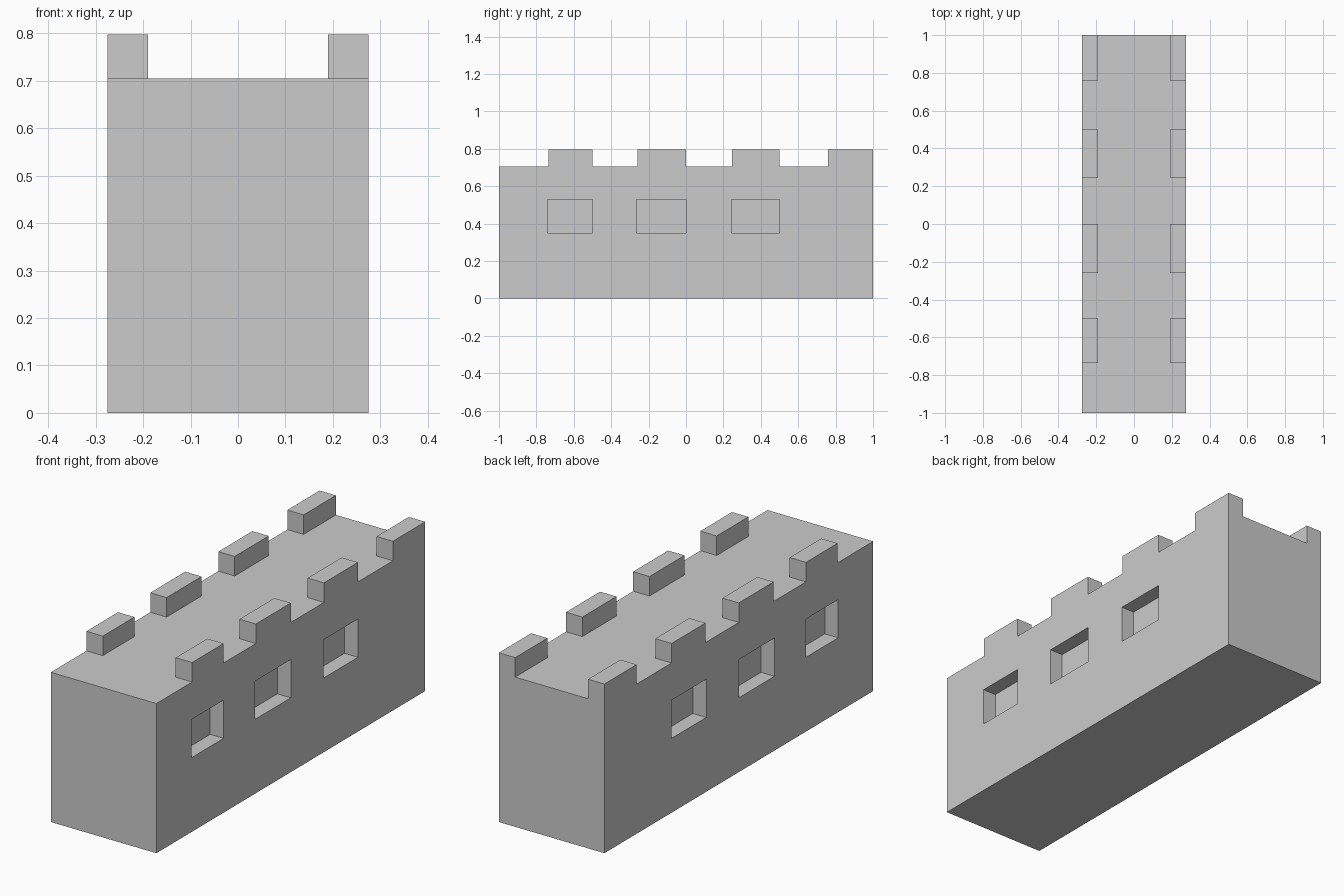
import bpy, bmesh
from mathutils import Matrix, Vector

if "Cube" in bpy.data.objects:
    bpy.data.objects.remove(bpy.data.objects["Cube"])

HALF_W, FLOOR, TOP = 0.275, 0.705, 0.797
PARAPET_IN = 0.19
MERLONS = [(-0.735, -0.5), (-0.26, 0.0), (0.247, 0.5), (0.76, 1.0)]
WINDOW_Z, WINDOW_DEPTH = (0.35, 0.53), 0.07


def boxes(name, spans):
    """One object from boxes given as (x, y, z) ranges."""
    bm = bmesh.new()
    for span in spans:
        lo, hi = Vector(s[0] for s in span), Vector(s[1] for s in span)
        size = Matrix.Diagonal((*(hi - lo), 1))
        bmesh.ops.create_cube(bm, size=1, matrix=Matrix.Translation((lo + hi) / 2) @ size)
    mesh = bpy.data.meshes.new(name)
    bm.to_mesh(mesh)
    bm.free()
    obj = bpy.data.objects.new(name, mesh)
    bpy.context.collection.objects.link(obj)
    return obj


def cut(target, name, spans):
    cutter = boxes(name, spans)
    cutter.hide_render = True
    cutter.display_type = 'WIRE'
    mod = target.modifiers.new(name, 'BOOLEAN')
    mod.operation, mod.solver, mod.object = 'DIFFERENCE', 'EXACT', cutter


# Solid wall block at full merlon height
wall = boxes("castle_wall", [((-HALF_W, HALF_W), (-1, 1), (0, TOP))])

# Walkway between the parapets
cut(wall, "walkway_cutter", [((-PARAPET_IN, PARAPET_IN), (-1.1, 1.1), (FLOOR, 1))])

# Gaps between merlons
starts = [-1.1] + [m[1] for m in MERLONS[:-1]]
cut(wall, "crenel_cutter",
    [((-0.4, 0.4), (a, m[0]), (FLOOR, 1)) for a, m in zip(starts, MERLONS)])

# Window recesses on both long sides, below the first three merlons
inner = HALF_W - WINDOW_DEPTH
cut(wall, "window_cutter",
    [(x, (m[0] - 0.005, m[1]), WINDOW_Z)
     for x in ((inner, 0.4), (-0.4, -inner)) for m in MERLONS[:3]])
